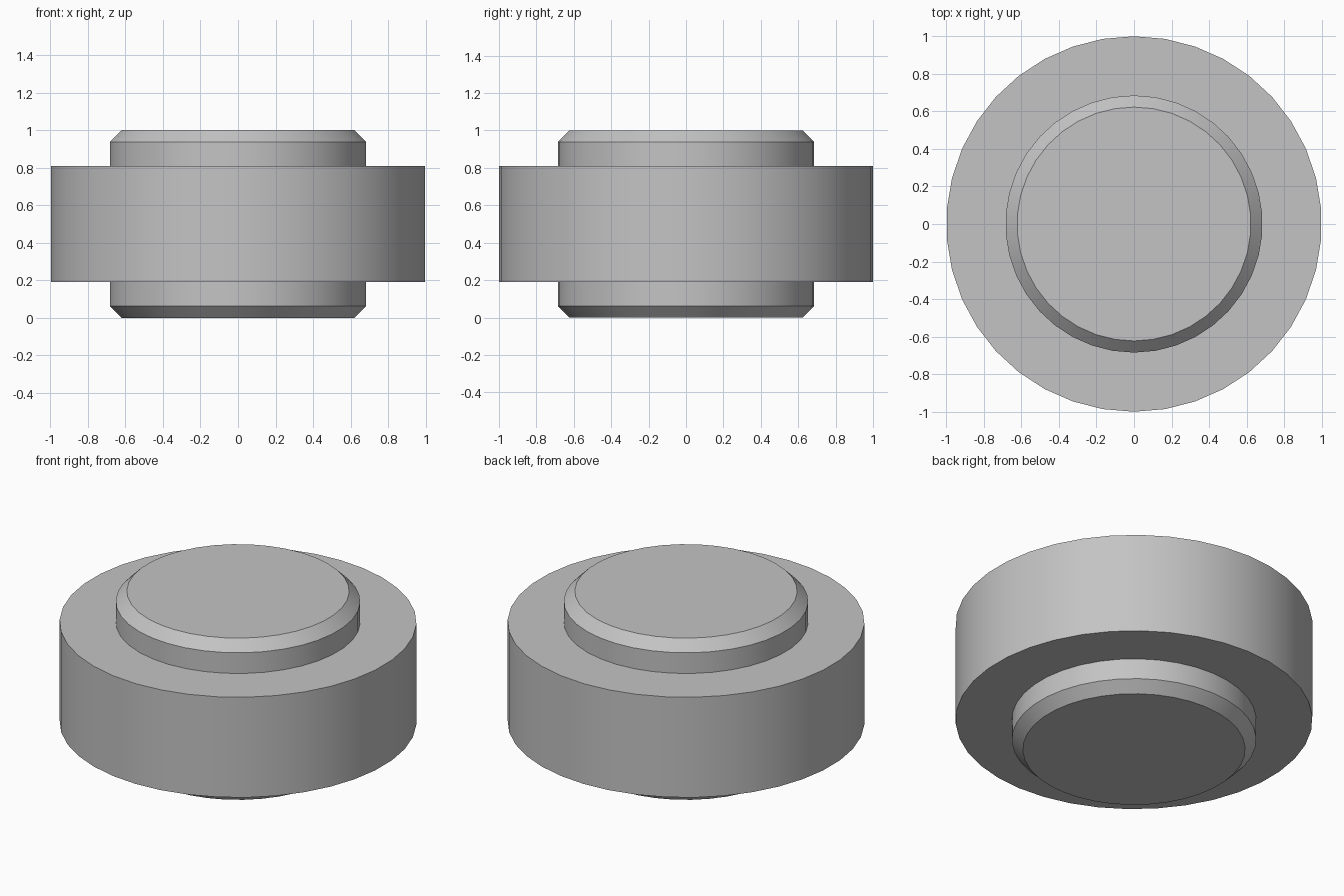
import bpy
import bmesh
import math

cube = bpy.data.objects.get("Cube")
if cube:
    bpy.data.objects.remove(cube, do_unlink=True)

grey = bpy.data.materials.new("plain grey")
grey.use_nodes = True
colour = (0.55, 0.55, 0.55, 1)
grey.diffuse_color = colour
grey.node_tree.nodes["Principled BSDF"].inputs["Base Color"].default_value = colour


def lathe(name, profile, sides):
    """Turn a (radius, height) profile into a closed solid with flat caps."""
    bm = bmesh.new()
    rings = []
    for radius, z in profile:
        ring = []
        for i in range(sides):
            a = math.tau * i / sides
            ring.append(bm.verts.new((radius * math.sin(a), radius * math.cos(a), z)))
        rings.append(ring)
    for low, high in zip(rings, rings[1:]):
        for i in range(sides):
            j = (i + 1) % sides
            bm.faces.new((low[i], low[j], high[j], high[i]))
    bm.faces.new(rings[0])
    bm.faces.new(rings[-1])
    bmesh.ops.recalc_face_normals(bm, faces=bm.faces)
    mesh = bpy.data.meshes.new(name)
    bm.to_mesh(mesh)
    bm.free()
    mesh.materials.append(grey)
    obj = bpy.data.objects.new(name, mesh)
    bpy.context.collection.objects.link(obj)
    bpy.ops.object.select_all(action='DESELECT')
    obj.select_set(True)
    bpy.context.view_layer.objects.active = obj
    bpy.ops.object.shade_smooth_by_angle(angle=math.radians(30))
    return obj


# Wide outer drum
lathe("outer_drum", [(1, 0.19), (1, 0.81)], 38)

# Narrower hub running through the drum, chamfered at both ends
hub, rim, bevel = 0.685, 0.623, 0.062
lathe("chamfered_hub", [(rim, 0), (hub, bevel), (hub, 1 - bevel), (rim, 1)], 38)
